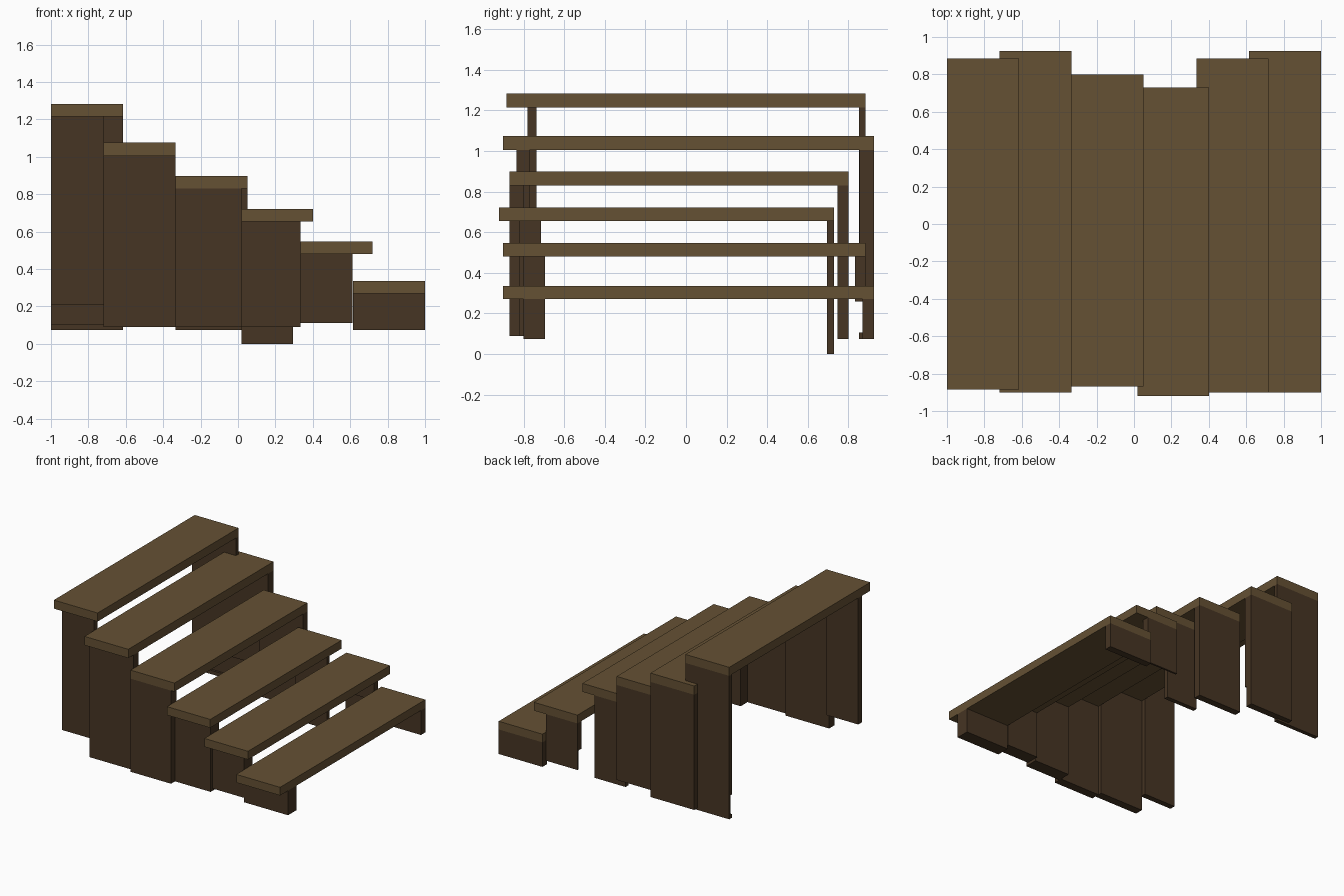
import bpy, bmesh

if "Cube" in bpy.data.objects:
    bpy.data.objects.remove(bpy.data.objects["Cube"], do_unlink=True)


def material(name, rgb):
    m = bpy.data.materials.new(name)
    m.use_nodes = True
    m.diffuse_color = (*rgb, 1)
    m.node_tree.nodes["Principled BSDF"].inputs["Base Color"].default_value = (*rgb, 1)
    return m


light_wood = material("light_wood", (0.130, 0.082, 0.034))
dark_wood = material("dark_wood", (0.061, 0.035, 0.017))


def plank(name, x0, x1, profile, mat):
    """Extrude a (y, z) side profile from x0 to x1."""
    bm = bmesh.new()
    face = bm.faces.new([bm.verts.new((x0, y, z)) for y, z in profile])
    ext = bmesh.ops.extrude_face_region(bm, geom=[face])
    moved = [v for v in ext["geom"] if isinstance(v, bmesh.types.BMVert)]
    bmesh.ops.translate(bm, verts=moved, vec=(x1 - x0, 0, 0))
    bmesh.ops.recalc_face_normals(bm, faces=bm.faces)
    mesh = bpy.data.meshes.new(name)
    bm.to_mesh(mesh)
    bm.free()
    mesh.materials.append(mat)
    obj = bpy.data.objects.new(name, mesh)
    bpy.context.collection.objects.link(obj)


def rect(y0, y1, z0, z1):
    return [(y0, z0), (y1, z0), (y1, z1), (y0, z1)]


# Treads, highest first: x0, x1, y0, y1, z0, z1
treads = [
    (-1.00, -0.615, -0.885, 0.885, 1.215, 1.283),
    (-0.72, -0.335, -0.90, 0.925, 1.005, 1.075),
    (-0.335, 0.05, -0.87, 0.80, 0.83, 0.898),
    (0.02, 0.40, -0.92, 0.73, 0.655, 0.722),
    (0.335, 0.718, -0.90, 0.885, 0.48, 0.546),
    (0.615, 1.00, -0.90, 0.925, 0.27, 0.335),
]
# Front supports: x0, x1, y0, y1, bottom
fronts = [
    (-1.00, -0.72, -0.78, -0.735, 0.21),
    (-0.72, -0.335, -0.835, -0.77, 0.09),
    (-0.335, 0.02, -0.87, -0.80, 0.09),
    (0.02, 0.333, -0.82, -0.715, 0.09),
    (0.335, 0.612, -0.80, -0.695, 0.11),
    (0.615, 1.00, -0.80, -0.695, 0.075),
]
# Back supports: x0, x1, y0, y1, bottom
backs = [
    (-1.00, -0.615, 0.853, 0.885, 0.075),
    (-0.72, -0.335, 0.855, 0.925, 0.09),
    (-0.335, 0.05, 0.745, 0.80, 0.075),
    (0.02, 0.295, 0.695, 0.73, 0.0),
    (0.335, 0.612, 0.833, 0.885, 0.11),
    (0.615, 1.00, 0.87, 0.925, 0.075),
]

for i, (t, f, b) in enumerate(zip(treads, fronts, backs), 1):
    top = t[4]
    plank(f"tread_{i}", t[0], t[1], rect(*t[2:]), light_wood)
    plank(f"front_support_{i}", f[0], f[1], rect(f[2], f[3], f[4], top), dark_wood)
    x0, x1, y0, y1, z0 = b
    profile = rect(y0, y1, z0, top)
    if i == 1:      # shallow groove above a small foot
        profile += [(y0, 0.26), (0.87, 0.26), (0.87, 0.105), (y0, 0.105)]
    elif i in (2, 5):    # thinner lower part
        profile = [(0.87, z0), (y1, z0), (y1, top), (y0, top), (y0, 0.26), (0.87, 0.26)]
    plank(f"back_support_{i}", x0, x1, profile, dark_wood)
